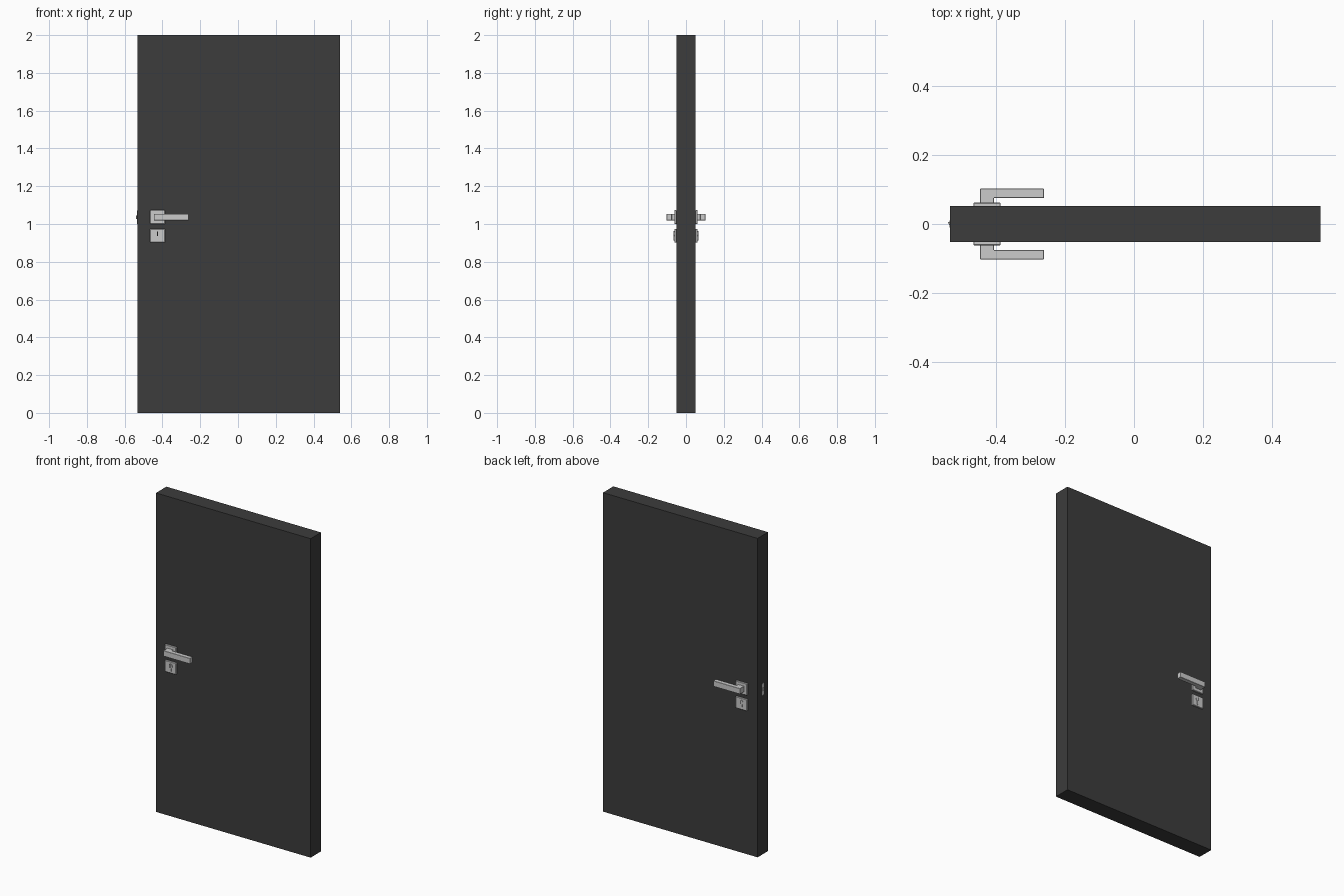
import bpy, bmesh, math
from mathutils import Vector

if "Cube" in bpy.data.objects:
    bpy.data.objects.remove(bpy.data.objects["Cube"])


def material(name, v):
    m = bpy.data.materials.new(name)
    m.diffuse_color = (v, v, v, 1)
    m.use_nodes = True
    m.node_tree.nodes["Principled BSDF"].inputs["Base Color"].default_value = m.diffuse_color
    return m


dark = material("dark_grey", 0.045)
black = material("black", 0.01)


def prism(name, pts, to3d, depth, mat=None):
    """Extrude a 2D outline; to3d maps (a, b, d) into space."""
    bm = bmesh.new()
    lo, hi = [[bm.verts.new(to3d(a, b, d)) for a, b in pts] for d in depth]
    n = len(pts)
    bm.faces.new(lo)
    bm.faces.new(hi)
    for i in range(n):
        j = (i + 1) % n
        bm.faces.new((lo[i], lo[j], hi[j], hi[i]))
    bmesh.ops.recalc_face_normals(bm, faces=bm.faces)
    me = bpy.data.meshes.new(name)
    bm.to_mesh(me)
    bm.free()
    ob = bpy.data.objects.new(name, me)
    bpy.context.collection.objects.link(ob)
    if mat:
        me.materials.append(mat)
    return ob


def rect(a0, a1, b0, b1):
    return [(a0, b0), (a1, b0), (a1, b1), (a0, b1)]


def bevel(ob, width):
    m = ob.modifiers.new("bevel", 'BEVEL')
    m.width = width
    m.segments = 1


def keyhole(cx, cz, r, w, bottom, n=14):
    """Round top with a straight rounded tail, as an x-z outline."""
    a0 = math.asin(w / r)
    pts = []
    for i in range(n + 1):
        a = -math.pi / 2 + a0 + (2 * math.pi - 2 * a0) * i / n
        pts.append((cx + r * math.cos(a), cz + r * math.sin(a)))
    for i in range(7):
        a = math.pi + math.pi * i / 6
        pts.append((cx + w * math.cos(a), bottom + w + w * math.sin(a)))
    return pts


CX = -0.426

# Door leaf
prism("door_leaf", rect(-0.533, 0.54, 0, 2), lambda a, b, d: Vector((a, d, b)),
      (-0.0515, 0.0515), dark)

# Matching hardware on both faces
for side, s in (("front", -1), ("back", 1)):
    xz = lambda a, b, d, s=s: Vector((a, s * d, b))
    xy = lambda a, b, d, s=s: Vector((a, s * b, d))
    # Square plates
    for name, z0, z1 in (("handle_rose", 1.0, 1.073), ("lock_plate", 0.902, 0.974)):
        plate = prism(f"{side}_{name}", rect(CX - 0.039, CX + 0.039, z0, z1), xz, (0.05, 0.062))
        bevel(plate, 0.002)
    # L-shaped lever
    lever = [(-0.446, 0.06), (-0.406, 0.06), (-0.406, 0.0755),
             (-0.261, 0.0755), (-0.261, 0.1025), (-0.446, 0.1025)]
    bevel(prism(f"{side}_lever", lever, xy, (1.019, 1.054)), 0.001)
    # Lock cylinder and key slot
    prism(f"{side}_lock_cylinder", keyhole(CX, 0.948, 0.0145, 0.008, 0.912), xz, (0.055, 0.065))
    prism(f"{side}_key_slot", rect(CX - 0.002, CX + 0.002, 0.937, 0.959), xz, (0.06, 0.0655), black)

# Latch on the door edge: face plate and slanted bolt
prism("latch_plate", rect(-0.01, 0.01, 1.0, 1.072), lambda a, b, d: Vector((d, a, b)),
      (-0.5345, -0.525))
prism("latch_bolt", [(-0.525, -0.006), (-0.534, -0.006), (-0.54, 0.006), (-0.525, 0.006)],
      lambda a, b, d: Vector((a, b, d)), (1.026, 1.046))
